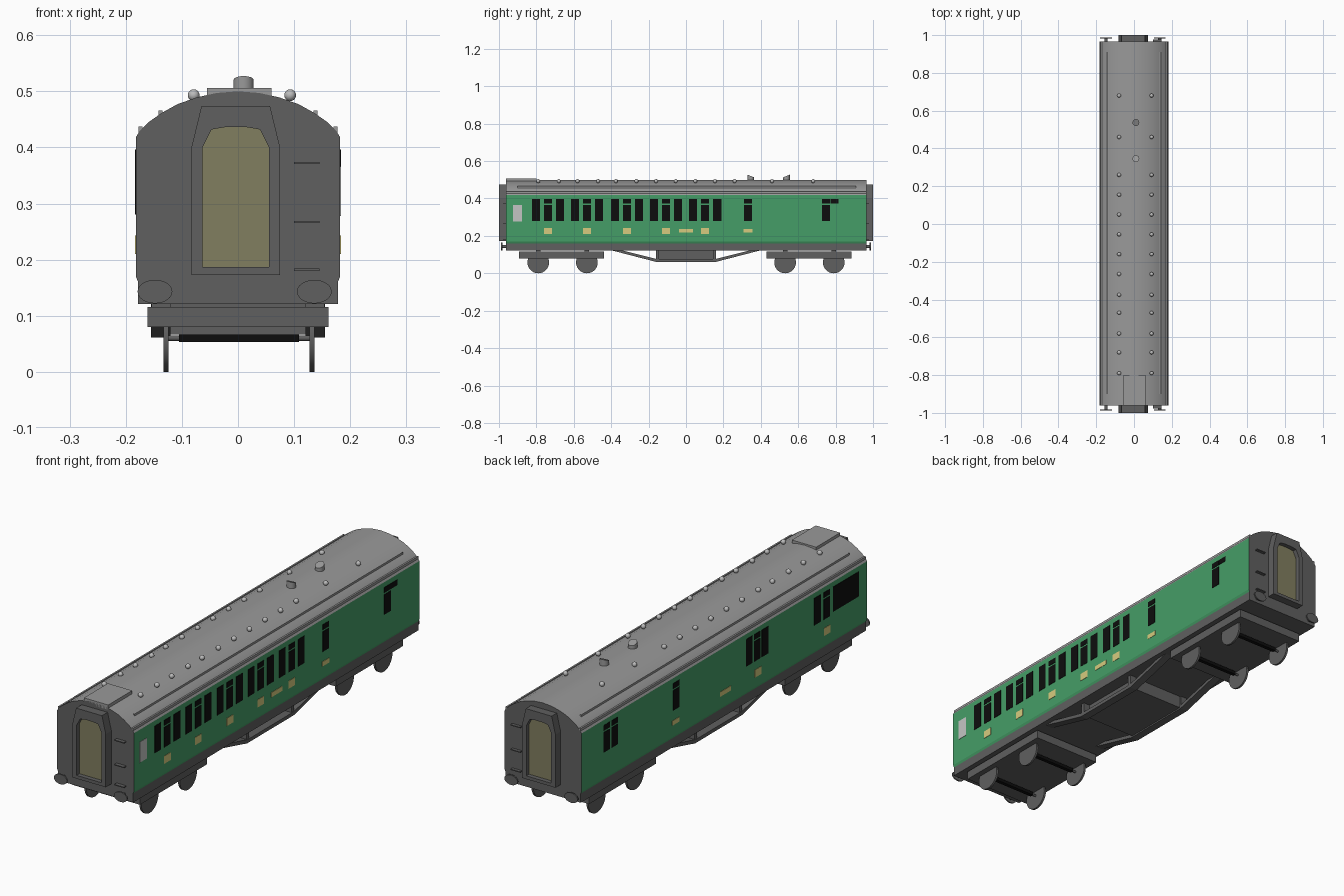
import bpy, bmesh, math
from mathutils import Matrix, Vector

if "Cube" in bpy.data.objects:
    bpy.data.objects.remove(bpy.data.objects["Cube"])


def mat(name, r, g, b):
    m = bpy.data.materials.new(name)
    m.diffuse_color = (r, g, b, 1)
    m.use_nodes = True
    m.node_tree.nodes["Principled BSDF"].inputs["Base Color"].default_value = m.diffuse_color
    return m


GREEN = mat("coach green", 0.06, 0.34, 0.135)
DARK = mat("dark grey", 0.115, 0.115, 0.115)
ROOF = mat("roof grey", 0.32, 0.32, 0.32)
VENT = mat("vent grey", 0.50, 0.50, 0.50)
GLASS = mat("window black", 0.004, 0.004, 0.004)
CREAM = mat("panel cream", 0.68, 0.60, 0.21)
DOOR = mat("door olive", 0.22, 0.21, 0.115)
PALE = mat("pale grey", 0.55, 0.56, 0.55)


def finish(name, bm, *mats, smooth=None):
    bmesh.ops.recalc_face_normals(bm, faces=bm.faces[:])
    me = bpy.data.meshes.new(name)
    bm.to_mesh(me)
    bm.free()
    ob = bpy.data.objects.new(name, me)
    bpy.context.collection.objects.link(ob)
    for m in mats:
        me.materials.append(m)
    if smooth:
        bpy.ops.object.select_all(action='DESELECT')
        bpy.context.view_layer.objects.active = ob
        ob.select_set(True)
        bpy.ops.object.shade_smooth_by_angle(angle=math.radians(smooth))
    return ob


def boxes(name, spans, m):
    """One object made of boxes given as (x0, x1, y0, y1, z0, z1)."""
    bm = bmesh.new()
    for x0, x1, y0, y1, z0, z1 in spans:
        c = Matrix.Translation(((x0 + x1) / 2, (y0 + y1) / 2, (z0 + z1) / 2))
        s = Matrix.Diagonal((abs(x1 - x0), abs(y1 - y0), abs(z1 - z0), 1))
        bmesh.ops.create_cube(bm, size=1, matrix=c @ s)
    return finish(name, bm, m)


def extrude(pts, vec):
    """Closed polygon swept along a vector."""
    bm = bmesh.new()
    f = bm.faces.new([bm.verts.new(p) for p in pts])
    ext = bmesh.ops.extrude_face_region(bm, geom=[f])
    bmesh.ops.translate(bm, vec=vec, verts=[v for v in ext['geom'] if isinstance(v, bmesh.types.BMVert)])
    return bm


def cylinder(bm, loc, r, depth, axis='Z', segs=24, r2=None):
    rot = {'X': Matrix.Rotation(math.pi / 2, 4, 'Y'), 'Y': Matrix.Rotation(math.pi / 2, 4, 'X'),
           'Z': Matrix.Identity(4)}[axis]
    return bmesh.ops.create_cone(bm, cap_ends=True, segments=segs, radius1=r, radius2=r2 or r,
                                 depth=depth, matrix=Matrix.Translation(loc) @ rot)['verts']


Y0, Y1, W = -0.962, 0.965, 0.182

# Body: green sides, dark ends
half = [(0.177, 0.158), (W, 0.17), (W, 0.418)]
prof = half + [(-x, z) for x, z in reversed(half)]
bm = extrude([(x, Y0, z) for x, z in prof], (0, Y1 - Y0, 0))
bm.normal_update()
for f in bm.faces:
    f.material_index = 0 if abs(f.normal.x) > 0.5 else 1
finish("coach_body", bm, GREEN, DARK)

# Arched roof with dark ends
half = [(W, 0.418), (0.176, 0.428), (0.158, 0.446), (0.135, 0.462), (0.108, 0.477),
        (0.074, 0.489), (0.038, 0.497), (0.0, 0.5)]
prof = half + [(-x, z) for x, z in reversed(half[:-1])]
bm = extrude([(x, Y0, z) for x, z in prof], (0, Y1 - Y0, 0))
bm.normal_update()
for f in bm.faces:
    f.material_index = 1 if abs(f.normal.y) > 0.5 else 0
finish("roof", bm, ROOF, DARK, smooth=30)

# Roof strips, gutters and end panel
strips, gutters = [], []
for s in (-1, 1):
    strips.append((s * 0.135, s * 0.142, -0.90, 0.91, 0.453, 0.466))
    gutters.append((s * 0.170, s * 0.177, Y0, Y1, 0.425, 0.437))
boxes("roof_strips", strips, ROOF)
boxes("roof_gutters", gutters, ROOF)
boxes("roof_panel", [(-0.055, 0.06, Y0, -0.80, 0.485, 0.506)], ROOF)

# Roof ventilators
bm = bmesh.new()
for y in (0.68, 0.46, 0.26, 0.155, 0.05, -0.055, -0.16, -0.265, -0.375, -0.47, -0.58, -0.68, -0.79):
    for x in (-0.079, 0.093):
        bmesh.ops.create_uvsphere(bm, u_segments=12, v_segments=8, radius=0.0105,
                                  matrix=Matrix.Translation((x, y, 0.493)))
finish("roof_ventilators", bm, VENT, smooth=60)

# Two chimney cowls with slanted tops
for name, y, slope in (("rear_cowl", 0.537, 0.4), ("middle_cowl", 0.346, -0.4)):
    bm = bmesh.new()
    for v in cylinder(bm, (0.010, y, 0.503), 0.018, 0.034):
        if v.co.z > 0.503:
            v.co.z += slope * (v.co.y - y)
    finish(name, bm, ROOF, smooth=40)

# Underframe
boxes("underframe", [(-0.178, 0.178, Y0, Y1, 0.121, 0.163)], DARK)


# Gangways: hollow frame with recessed door, at both ends
def loop(half_pts, y):
    pts = half_pts + [(-x, z) for x, z in reversed(half_pts)]
    return [Vector((x - 0.004, y, z)) for x, z in pts]


outer = [(0.079, 0.173), (0.079, 0.30), (0.079, 0.40), (0.061, 0.474), (0.03, 0.474)]
inner = [(0.059, 0.187), (0.059, 0.30), (0.059, 0.40), (0.043, 0.432), (0.02, 0.436)]
for end, s in (("front", -1), ("rear", 1)):
    bm = bmesh.new()
    rings = [[bm.verts.new(p) for p in loop(h, s * y)]
             for h, y in ((outer, 0.955), (outer, 1.0), (inner, 1.0), (inner, 0.955))]
    n = len(rings[0])
    for a, b in zip(rings, rings[1:]):
        for i in range(n):
            j = (i + 1) % n
            bm.faces.new((a[i], a[j], b[j], b[i]))
    finish(end + "_gangway", bm, DARK)
    bm = extrude(loop(inner, s * 0.975), (0, s * 0.006, 0))
    finish(end + "_gangway_door", bm, DOOR)

    # Buffers: shank and oval head
    bm = bmesh.new()
    for x in (-0.148, 0.136):
        cylinder(bm, (x, s * 0.97, 0.143), 0.009, 0.03, 'Y', 12)
        for v in cylinder(bm, (x, s * 0.985, 0.143), 0.031, 0.006, 'Y', 24):
            v.co.z = 0.143 + (v.co.z - 0.143) * 0.68
    finish(end + "_buffers", bm, DARK, smooth=40)

    # Climbing steps
    boxes(end + "_steps", [(0.10, 0.145, s * 0.96, s * 0.978, z, z + 0.004)
                           for z in (0.18, 0.265, 0.37)], DARK)

# Bogies with wheels and axles
for end, c, axles in (("front", -0.665, (-0.79, -0.53)), ("rear", 0.658, (0.53, 0.79))):
    boxes(end + "_bogie_frame", [(-0.161, 0.161, c - 0.227, c + 0.227, 0.08, 0.116)], DARK)
    boxes(end + "_bogie_pads", [(x - 0.017, x + 0.017, y - 0.012, y + 0.012, 0.114, 0.123)
                                for x in (-0.137, 0.137) for y in axles], DARK)
    boxes(end + "_axle_bars", [(-0.105, 0.109, y - 0.008, y + 0.008, 0.053, 0.067) for y in axles], GLASS)
    bm = bmesh.new()
    for y in axles:
        cylinder(bm, (0.002, y, 0.06), 0.005, 0.26, 'X', 10)
        for x in (-0.128, 0.132):
            cylinder(bm, (x, y, 0.058), 0.058, 0.009, 'X', 28)
    finish(end + "_wheels", bm, DARK, smooth=40)

# Truss side frames under the middle, and equipment box between
half = [(0.40, 0.123), (0.16, 0.061)]
inner = [(0.155, 0.076), (0.345, 0.123)]
path = [(-y, z) for y, z in half] + half[::-1]
path += [inner[1], inner[0]] + [(-y, z) for y, z in inner]
for side, x in (("left", -0.155), ("right", 0.12)):
    finish(side + "_truss", extrude([(x, y, z) for y, z in path], (0.035, 0, 0)), DARK)
boxes("truss_posts", [(x, x + 0.03, y - 0.008, y + 0.008, 0.065, 0.123)
                      for x in (-0.153, 0.123) for y in (-0.152, 0.152)], DARK)
boxes("equipment_box", [(-0.122, 0.122, -0.155, 0.155, 0.067, 0.123)], DARK)


# Painted side details as thin plates
def side_plates(name, s, rects, m):
    boxes(name, [(s * 0.180, s * 0.1835, a, b, c, d) for a, b, c, d in rects], m)


def windows(plain, split):
    w = 0.0215
    out = [(y - w, y + w, 0.28, 0.396) for y in plain]
    for y in split:
        out += [(y - w, y + w, 0.28, 0.366), (y - w, y + w, 0.373, 0.396)]
    return out


def panels(square, wide):
    return ([(y - 0.022, y + 0.022, 0.21, 0.243) for y in square]
            + [(y - h, y + h, 0.218, 0.238) for y, h in wide])


bays = (-0.738, -0.529, -0.316, -0.107, 0.102)
side_plates("right_windows", 1,
            windows([y + d for y in bays for d in (-0.064, 0.065)], bays + (0.332, 0.748))
            + [(0.772, 0.815, 0.373, 0.396)], GLASS)
side_plates("right_panels", 1, panels(bays, [(0.0, 0.037), (0.332, 0.024)]), CREAM)
side_plates("right_pale_panel", 1, [(-0.925, -0.877, 0.278, 0.366)], PALE)
side_plates("left_windows", -1,
            windows([-0.165, -0.273, -0.627], [0.797, 0.743, 0.326, -0.219, -0.690])
            + [(-0.906, -0.731, 0.29, 0.396)], GLASS)
side_plates("left_panels", -1, panels([-0.226, -0.693], [(-0.006, 0.037), (0.329, 0.024)]), CREAM)
